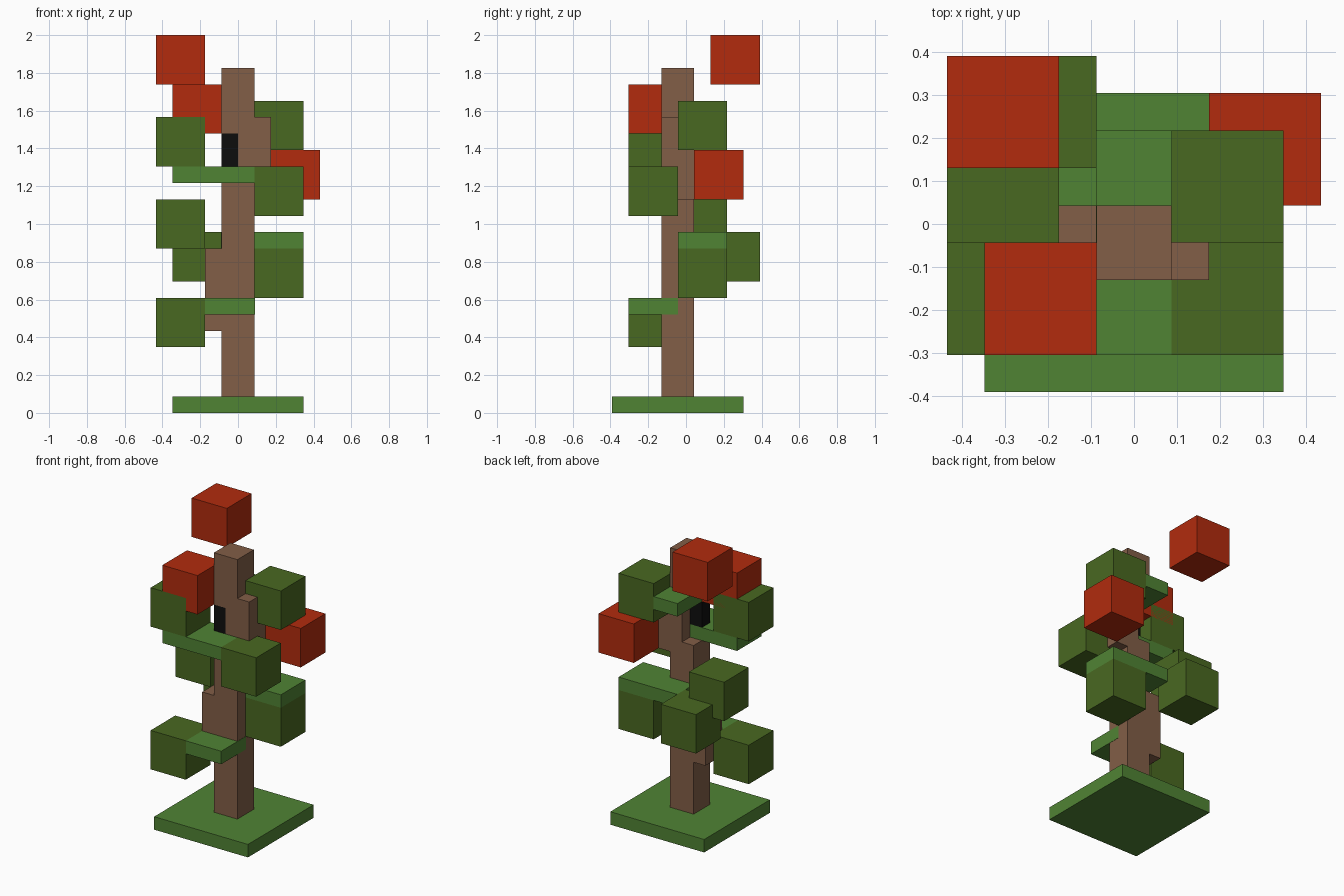
import bpy
import bmesh
from mathutils import Vector

cube = bpy.data.objects.get("Cube")
if cube:
    bpy.data.objects.remove(cube, do_unlink=True)

U = 2 / 23   # block unit: the tree is 23 units tall
E = 0.02     # tiny overlap so flush faces never coincide


def srgb(r, g, b):
    def lin(c):
        c /= 255
        return c / 12.92 if c <= 0.04045 else ((c + 0.055) / 1.055) ** 2.4
    return (lin(r), lin(g), lin(b), 1)


def material(name, colour):
    m = bpy.data.materials.new(name)
    m.use_nodes = True
    m.diffuse_color = colour
    bsdf = next(n for n in m.node_tree.nodes if n.type == 'BSDF_PRINCIPLED')
    bsdf.inputs["Base Color"].default_value = colour
    return m


bark = material("bark brown", srgb(130, 94, 71))
leaf = material("leaf dark green", srgb(73, 104, 33))
grass = material("grass green", srgb(80, 131, 52))
red = material("blossom red", srgb(178, 43, 13))
black = material("hollow black", srgb(13, 13, 13))


def box(name, mat, x, y, z):
    """Box from (min, max) ranges given in block units."""
    lo = Vector((x[0], y[0], z[0])) * U
    hi = Vector((x[1], y[1], z[1])) * U
    centre, size = (lo + hi) / 2, hi - lo
    bm = bmesh.new()
    bmesh.ops.create_cube(bm, size=1)
    bmesh.ops.scale(bm, vec=size, verts=bm.verts)
    mesh = bpy.data.meshes.new(name)
    bm.to_mesh(mesh)
    bm.free()
    mesh.materials.append(mat)
    ob = bpy.data.objects.new(name, mesh)
    ob.location = centre
    bpy.context.collection.objects.link(ob)
    return ob


def block(name, mat, x, y, z):
    """Three-unit cube from its lowest corner."""
    return box(name, mat, (x, x + 3), (y, y + 3), (z, z + 3))


# Ground plate
box("ground_plate", grass, (-4, 4), (-4.5, 3.5), (0, 1))

# Trunk in staggered sections
depth = (-1.5, 0.5)
box("trunk_lower", bark, (-1, 1), depth, (1, 14))
box("trunk_side_bulge", bark, (-2, 0), depth, (5, 10))
box("trunk_middle", bark, (0, 2), depth, (13, 18))
box("trunk_upper", bark, (-1, 1), depth, (17, 21))

# Dark hollow beside the middle section
box("trunk_hollow", black, (-1, 0), (-1.5, -0.5), (15, 17))

# Flat foliage shelves
front, back = (-3.5, -0.5), (-0.5, 2.5)
box("shelf_low_front", grass, (-2, 1 + E), front, (6, 7))
box("shelf_mid_back", grass, (-1 - E, 4), back, (10, 11))
box("shelf_high_front", grass, (-4, 1), front, (14, 15))
box("shelf_top_back", grass, (-1 - E, 1), back, (17, 18))

# Leaf blocks
for i, corner in enumerate([(-5, -3.5, 4), (1, -0.5, 7), (-4, 1.5, 8), (-5, -0.5, 10),
                            (1, -3.5, 12), (-5, -3.5, 15), (1, -0.5, 16)], 1):
    block(f"leaf_block_{i}", leaf, *corner)

# Red blossom blocks
for i, corner in enumerate([(2, 0.5, 13), (-4, -3.5, 17), (-5, 1.5, 20)], 1):
    block(f"blossom_block_{i}", red, *corner)
